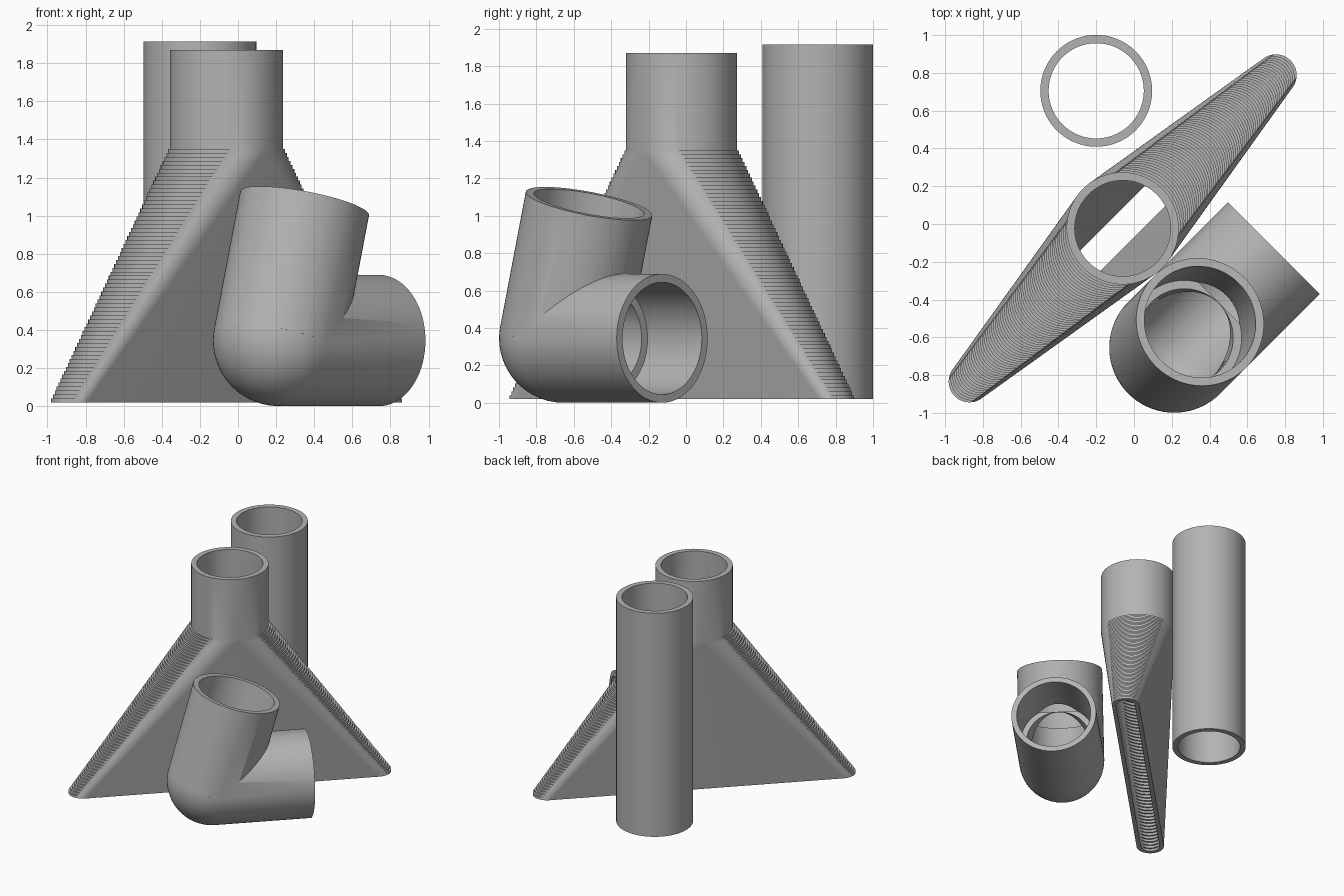
import bpy, bmesh, math
from mathutils import Vector

if "Cube" in bpy.data.objects:
    bpy.data.objects.remove(bpy.data.objects["Cube"])

grey = bpy.data.materials.new("plain grey")
grey.diffuse_color = (0.45, 0.45, 0.45, 1)
grey.use_nodes = True
grey.node_tree.nodes["Principled BSDF"].inputs["Base Color"].default_value = grey.diffuse_color


def finish(obj):
    """Assign the colour and smooth the round areas."""
    obj.data.materials.clear()
    obj.data.materials.append(grey)
    bpy.ops.object.select_all(action='DESELECT')
    obj.select_set(True)
    bpy.context.view_layer.objects.active = obj
    bpy.ops.object.shade_smooth_by_angle(angle=math.radians(30))


def skin(name, rings, closed):
    """Bridge rings of equal point count; closed joins last to first."""
    bm = bmesh.new()
    loops = [[bm.verts.new(p) for p in ring] for ring in rings]
    pairs = list(zip(loops, loops[1:]))
    if closed:
        pairs.append((loops[-1], loops[0]))
    else:
        bm.faces.new(loops[-1])
    n = len(loops[0])
    for a, b in pairs:
        for i in range(n):
            j = (i + 1) % n
            bm.faces.new((a[i], a[j], b[j], b[i]))
    bmesh.ops.remove_doubles(bm, verts=bm.verts, dist=1e-5)
    bmesh.ops.recalc_face_normals(bm, faces=bm.faces)
    mesh = bpy.data.meshes.new(name)
    bm.to_mesh(mesh)
    bm.free()
    obj = bpy.data.objects.new(name, mesh)
    bpy.context.collection.objects.link(obj)
    return obj


def lathe(name, profile, closed, n=72):
    rings = [[(r * math.cos(2 * math.pi * i / n), r * math.sin(2 * math.pi * i / n), z)
              for i in range(n)] for r, z in profile]
    return skin(name, rings, closed)


# Straight pipe
pipe = lathe("straight_pipe", [(0.296, 0.02), (0.296, 1.915), (0.252, 1.915), (0.252, 0.02)], True)
pipe.location = (-0.2, 0.705, 0)
finish(pipe)

# Flat nozzle: stepped layers narrowing from a long slot to a round neck
LAYERS, Z0, Z1, Z2 = 64, 0.02, 1.35, 1.87
HALF = 1.147
U, V = Vector((1, 1, 0)).normalized(), Vector((-1, 1, 0)).normalized()
CENTRE = Vector((-0.06, -0.023, 0))


def slot_ring(t, t_side, z, r0, r1):
    """Stadium outline; the flanks use t_side so that they stay smooth."""
    pts = []
    for end in (1, -1):
        for k in range(41):
            th = -math.pi / 2 + math.pi * k / 40
            s = t_side if abs(th) > math.radians(52) else t
            r = r0 + (r1 - r0) * s
            p = U * (HALF * (1 - s) + r * math.cos(th)) + V * (r * math.sin(th))
            pts.append(CENTRE + end * p + Vector((0, 0, z)))
    return pts


def stack(r0, r1):
    rings = []
    for i in range(LAYERS):
        t, t2 = i / LAYERS, (i + 1) / LAYERS
        rings.append(slot_ring(t, t, Z0 + (Z1 - Z0) * t, r0, r1))
        rings.append(slot_ring(t, t2, Z0 + (Z1 - Z0) * t2, r0, r1))
    rings.append(slot_ring(1, 1, Z1, r0, r1))
    rings.append(slot_ring(1, 1, Z2, r0, r1))
    return rings


nozzle = skin("slot_nozzle", stack(0.11, 0.297) + stack(0.075, 0.254)[::-1], True)
finish(nozzle)

# Elbow: two round-ended sockets meeting at 75 degrees
KNEE = Vector((0.213, -0.655, 0.345))
LENGTH, STOP = 0.746, 0.336
TILT = math.radians(75)
ARMS = [U, U * math.cos(TILT) + Vector((0, 0, math.sin(TILT)))]


def arm(name, direction, ball, tube):
    """Hemisphere of radius ball followed by the tube profile."""
    dome = [(ball * math.sin(a), -ball * math.cos(a))
            for a in (math.pi / 2 * k / 18 for k in range(19))]
    obj = lathe(name, dome + tube, False)
    rot = direction.to_track_quat('Z', 'Y').to_matrix()
    obj.data.transform(rot.to_4x4())
    obj.location = KNEE
    return obj


R, BORE, SOCKET = 0.344, 0.255, 0.3
bore = [(BORE, 0.001), (BORE, STOP), (SOCKET, STOP), (SOCKET, LENGTH + 0.1)]
elbow = arm("elbow_fitting", ARMS[0], R, [(R, LENGTH)])
helpers = [
    ("UNION", arm("elbow_upper_arm", ARMS[1], R * 0.995, [(R, 0.001), (R, LENGTH)])),
    ("DIFFERENCE", arm("lower_bore", ARMS[0], BORE, bore)),
    ("DIFFERENCE", arm("upper_bore", ARMS[1], BORE * 0.995, bore)),
]
for op, helper in helpers:
    mod = elbow.modifiers.new(op.title(), 'BOOLEAN')
    mod.operation, mod.solver, mod.object = op, 'EXACT', helper
bpy.context.view_layer.update()
baked = bpy.data.meshes.new_from_object(elbow.evaluated_get(bpy.context.evaluated_depsgraph_get()))
elbow.modifiers.clear()
elbow.data = baked
for _, helper in helpers:
    bpy.data.objects.remove(helper)
finish(elbow)
